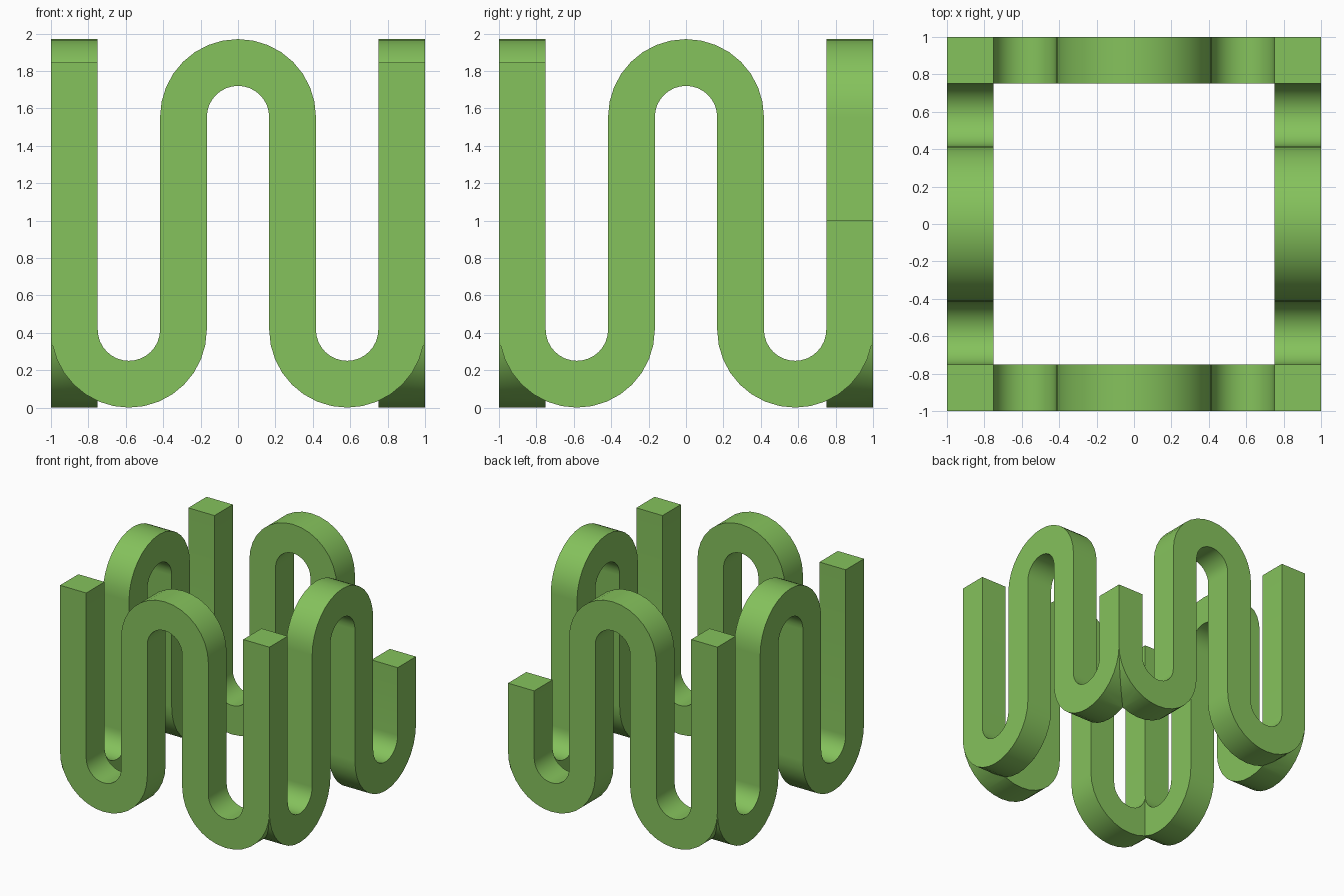
import bpy, bmesh, math
from mathutils import Matrix, Vector

if "Cube" in bpy.data.objects:
    bpy.data.objects.remove(bpy.data.objects["Cube"])

T = 0.25                 # bar thickness
R, r = 5 / 12, 1 / 6     # outer and inner bend radii
C = R + r                # spacing between bend centres
TOP = 1.97               # overall height
SEG = 16                 # segments per half-turn

green = bpy.data.materials.new("leaf green")
green.diffuse_color = (0.235, 0.54, 0.107, 1)
green.use_nodes = True
green.node_tree.nodes["Principled BSDF"].inputs["Base Color"].default_value = green.diffuse_color


def rails(h_start, h_end):
    """Pairs of edge points along the winding bar (x, z)."""
    pairs = [((-1, h_start), (-1 + T, h_start))]
    bends = [(-C, R, R, r, 180, 360), (0, TOP - R, r, R, 180, 0), (C, R, R, r, 180, 360)]
    for cx, cz, ra, rb, a0, a1 in bends:
        for i in range(SEG + 1):
            a = math.radians(a0 + (a1 - a0) * i / SEG)
            ca, sa = math.cos(a), math.sin(a)
            pairs.append(((cx + ra * ca, cz + ra * sa), (cx + rb * ca, cz + rb * sa)))
    pairs.append(((1, h_end), (1 - T, h_end)))
    return pairs


def add_wall(target, turn, h_start, h_end):
    """One winding wall along the front, mitred at the corners, turned into place."""
    bm = bmesh.new()
    rings = []
    for (ax, az), (bx, bz) in rails(h_start, h_end):
        rings.append([bm.verts.new(p) for p in
                      ((ax, -1, az), (bx, -1, bz), (bx, -1 + T, bz), (ax, -1 + T, az))])
    for p, q in zip(rings, rings[1:]):
        for i in range(4):
            j = (i + 1) % 4
            bm.faces.new((p[i], p[j], q[j], q[i]))
    bm.faces.new(rings[0])
    bm.faces.new(rings[-1])
    # mitre both ends along the corner diagonals
    for s in (-1, 1):
        bmesh.ops.bisect_plane(bm, geom=bm.verts[:] + bm.edges[:] + bm.faces[:], dist=1e-5,
                               plane_co=Vector((s, -1, 0)),
                               plane_no=Vector((s, 1, 0)).normalized(), clear_outer=True)
    bm.transform(Matrix.Rotation(math.radians(90 * turn), 4, 'Z'))
    part = bpy.data.meshes.new("wall_part")
    bm.to_mesh(part)
    bm.free()
    target.from_mesh(part)
    bpy.data.meshes.remove(part)


# corner post heights, going round from front left; the back right post is short
posts = [1.845, 1.845, 1.0, 1.845]
frame = bmesh.new()
for k in range(4):
    add_wall(frame, k, posts[k], posts[(k + 1) % 4])
bmesh.ops.remove_doubles(frame, verts=frame.verts[:], dist=1e-4)
bmesh.ops.recalc_face_normals(frame, faces=frame.faces[:])

mesh = bpy.data.meshes.new("winding_frame")
frame.to_mesh(mesh)
frame.free()
mesh.materials.append(green)
obj = bpy.data.objects.new("winding_frame", mesh)
bpy.context.collection.objects.link(obj)
bpy.context.view_layer.objects.active = obj
obj.select_set(True)
bpy.ops.object.shade_smooth_by_angle(angle=math.radians(30))
